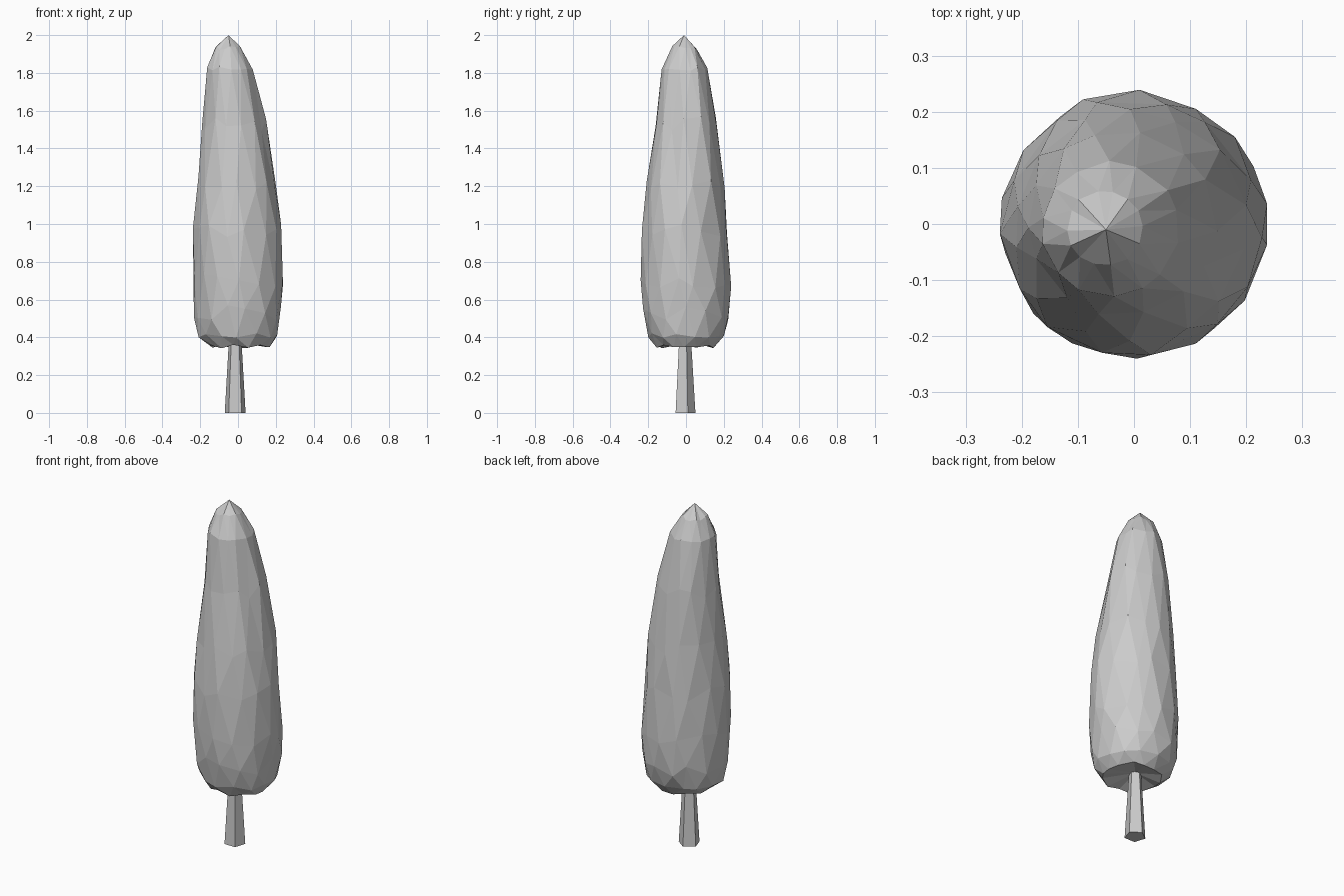
import bpy, bmesh, math, random

random.seed(4)
cube = bpy.data.objects.get("Cube")
if cube:
    bpy.data.objects.remove(cube, do_unlink=True)


def make_material(name, colour):
    mat = bpy.data.materials.new(name)
    mat.use_nodes = True
    mat.diffuse_color = colour
    mat.node_tree.nodes["Principled BSDF"].inputs["Base Color"].default_value = colour
    return mat


def add_object(name, bm, mat):
    bmesh.ops.recalc_face_normals(bm, faces=bm.faces)
    mesh = bpy.data.meshes.new(name)
    bm.to_mesh(mesh)
    bm.free()
    mesh.materials.append(mat)
    obj = bpy.data.objects.new(name, mesh)
    bpy.context.collection.objects.link(obj)
    return obj


def ring(bm, sides, z, left, right, front, back, turn=0.0, wobble=0.0, lift=0.0):
    """Oval loop between the given extents, with a slightly uneven outline."""
    cx, cy = (left + right) / 2, (front + back) / 2
    rx, ry = (right - left) / 2, (back - front) / 2
    verts = []
    for i in range(sides):
        a = math.tau * i / sides + turn + random.uniform(-1, 1) * wobble * 3
        k = 1 + random.uniform(-1, 1) * wobble
        verts.append(bm.verts.new((cx + rx * k * math.cos(a), cy + ry * k * math.sin(a),
                                   z + random.uniform(-1, 1) * lift)))
    return verts


def bridge(bm, low, high, staggered):
    n = len(low)
    for i in range(n):
        j = (i + 1) % n
        if staggered:  # the upper loop is turned half a step
            bm.faces.new((low[i], low[j], high[i]))
            bm.faces.new((low[j], high[j], high[i]))
        else:
            bm.faces.new((low[i], low[j], high[j], high[i]))


def cap(bm, loop, point):
    tip = bm.verts.new(point)
    for i, v in enumerate(loop):
        bm.faces.new((v, loop[(i + 1) % len(loop)], tip))


grey = make_material("plain grey", (0.6, 0.6, 0.6, 1))

# Foliage: tall leaning crown; each row is z, left, right, front, back
SIDES = 14
profile = [
    (0.35, -0.15, 0.17, -0.16, 0.15),
    (0.41, -0.21, 0.21, -0.20, 0.20),
    (0.53, -0.235, 0.23, -0.23, 0.235),
    (0.70, -0.24, 0.24, -0.237, 0.235),
    (0.97, -0.235, 0.225, -0.235, 0.22),
    (1.22, -0.215, 0.20, -0.21, 0.20),
    (1.53, -0.19, 0.145, -0.165, 0.165),
    (1.82, -0.165, 0.08, -0.13, 0.11),
    (1.93, -0.12, 0.015, -0.075, 0.06),
]
bm = bmesh.new()
loops = []
for i, (z, *extents) in enumerate(profile):
    height_noise = 0.012 if i < 2 or i > 6 else 0.04
    loops.append(ring(bm, SIDES, z, *extents, turn=math.pi * i / SIDES,
                      wobble=0.025, lift=height_noise))
for low, high in zip(loops, loops[1:]):
    bridge(bm, low, high, True)
cap(bm, loops[-1], (-0.05, -0.01, 2.0))
cap(bm, loops[0], (-0.01, 0, 0.385))
# Keep the uneven crown inside its overall width
for v in bm.verts:
    r = math.hypot(v.co.x, v.co.y)
    if r > 0.24:
        v.co.x *= 0.24 / r
        v.co.y *= 0.24 / r
add_object("foliage", bm, grey)

# Trunk: tapered five-sided post, one flat side to the front
bm = bmesh.new()
loops = []
for z, r in ((0, 0.058), (0.40, 0.034)):
    loops.append(ring(bm, 5, z, -0.015 - r, -0.015 + r, -0.008 - r, -0.008 + r,
                      turn=math.pi / 2))
bridge(bm, *loops, False)
for loop in loops:
    bm.faces.new(loop)
add_object("trunk", bm, grey)
